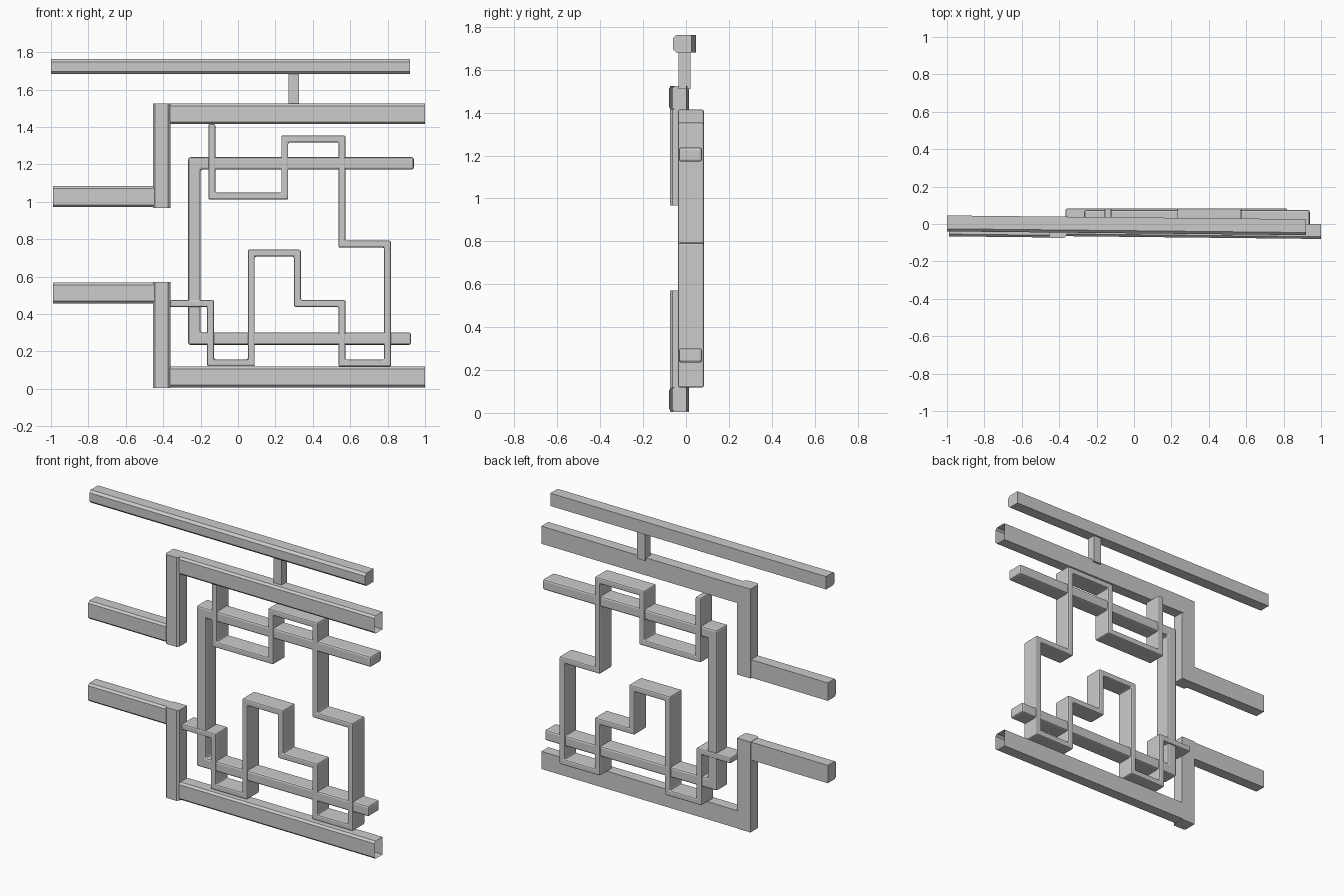
import bpy, bmesh
from mathutils import Vector

if "Cube" in bpy.data.objects:
    bpy.data.objects.remove(bpy.data.objects["Cube"])


def sweep(name, path, width, depth, chamfer=0.0, bevel=0.0, open_end=False):
    """Mitred sweep of a box section along right-angled (x, y, z) points in the XZ plane."""
    w, d, c = width / 2, depth / 2, chamfer
    if c:   # front corners cut off
        profile = [(-w, d), (w, d), (w, -d + c), (w - c, -d), (-w + c, -d), (-w, -d + c)]
    else:
        profile = [(-w, d), (w, d), (w, -d), (-w, -d)]
    pts = [Vector(p) for p in path]
    normals = []
    for a, b in zip(pts, pts[1:]):
        t = Vector((b.x - a.x, 0, b.z - a.z)).normalized()
        normals.append(Vector((-t.z, 0, t.x)))
    bm = bmesh.new()
    rings = []
    for i, p in enumerate(pts):
        if i == 0:
            side = normals[0]
        elif i == len(pts) - 1:
            side = normals[-1]
        else:
            side = normals[i - 1] + normals[i]
        rings.append([bm.verts.new(p + side * s + Vector((0, y, 0))) for s, y in profile])
    n = len(profile)
    for r0, r1 in zip(rings, rings[1:]):
        for k in range(n):
            bm.faces.new((r0[k], r0[(k + 1) % n], r1[(k + 1) % n], r1[k]))
    bm.faces.new(rings[0])
    end = bm.faces.new(rings[-1][::-1])
    bmesh.ops.recalc_face_normals(bm, faces=bm.faces[:])
    if open_end:
        bmesh.ops.delete(bm, geom=[end], context='FACES_ONLY')
    me = bpy.data.meshes.new(name)
    bm.to_mesh(me)
    bm.free()
    ob = bpy.data.objects.new(name, me)
    bpy.context.collection.objects.link(ob)
    if bevel:
        m = ob.modifiers.new("soft_edges", 'BEVEL')
        m.width, m.segments = bevel, 2
        m.limit_method = 'ANGLE'
    return ob


# handrail, slightly skewed in plan, and its short support
sweep("handrail", [(-1, 0.003, 1.722), (0.92, -0.017, 1.722)], 0.08, 0.085, chamfer=0.014)
sweep("handrail_support", [(0.298, -0.008, 1.51), (0.298, -0.008, 1.69)], 0.055, 0.056)

# two stepped rails: long beam (open right end), upright and left arm
for name, beam_z, arm_z, bottom, top in (
        ("upper", 1.47, 1.027, 0.967, 1.525),
        ("lower", 0.063, 0.512, 0.005, 0.57)):
    sweep(name + "_beam", [(-0.37, -0.025, beam_z), (1.0, -0.04, beam_z)],
          0.11, 0.08, chamfer=0.012, open_end=True)
    sweep(name + "_upright", [(-0.408, -0.031, bottom), (-0.408, -0.031, top)],
          0.094, 0.088, chamfer=0.012)
    sweep(name + "_arm", [(-0.99, -0.026, arm_z), (-0.44, -0.032, arm_z)],
          0.112, 0.08, chamfer=0.012)

# C-shaped inner bar
sweep("inner_bracket", [(x, 0.021, z) for x, z in (
    (0.94, 1.205), (-0.233, 1.205), (-0.233, 0.268), (0.925, 0.268))],
    0.066, 0.108, bevel=0.011)

# continuous meandering lattice strip
meander = [(-0.14, 1.415), (-0.14, 1.03), (0.25, 1.03), (0.25, 1.336), (0.556, 1.336),
           (0.556, 0.773), (0.8, 0.773), (0.8, 0.137), (0.556, 0.137), (0.556, 0.456),
           (0.318, 0.456), (0.318, 0.725), (0.071, 0.725), (0.071, 0.139),
           (-0.146, 0.139), (-0.146, 0.455), (-0.366, 0.455)]
sweep("lattice_strip", [(x, 0.023, z) for x, z in meander], 0.037, 0.12, bevel=0.008)
